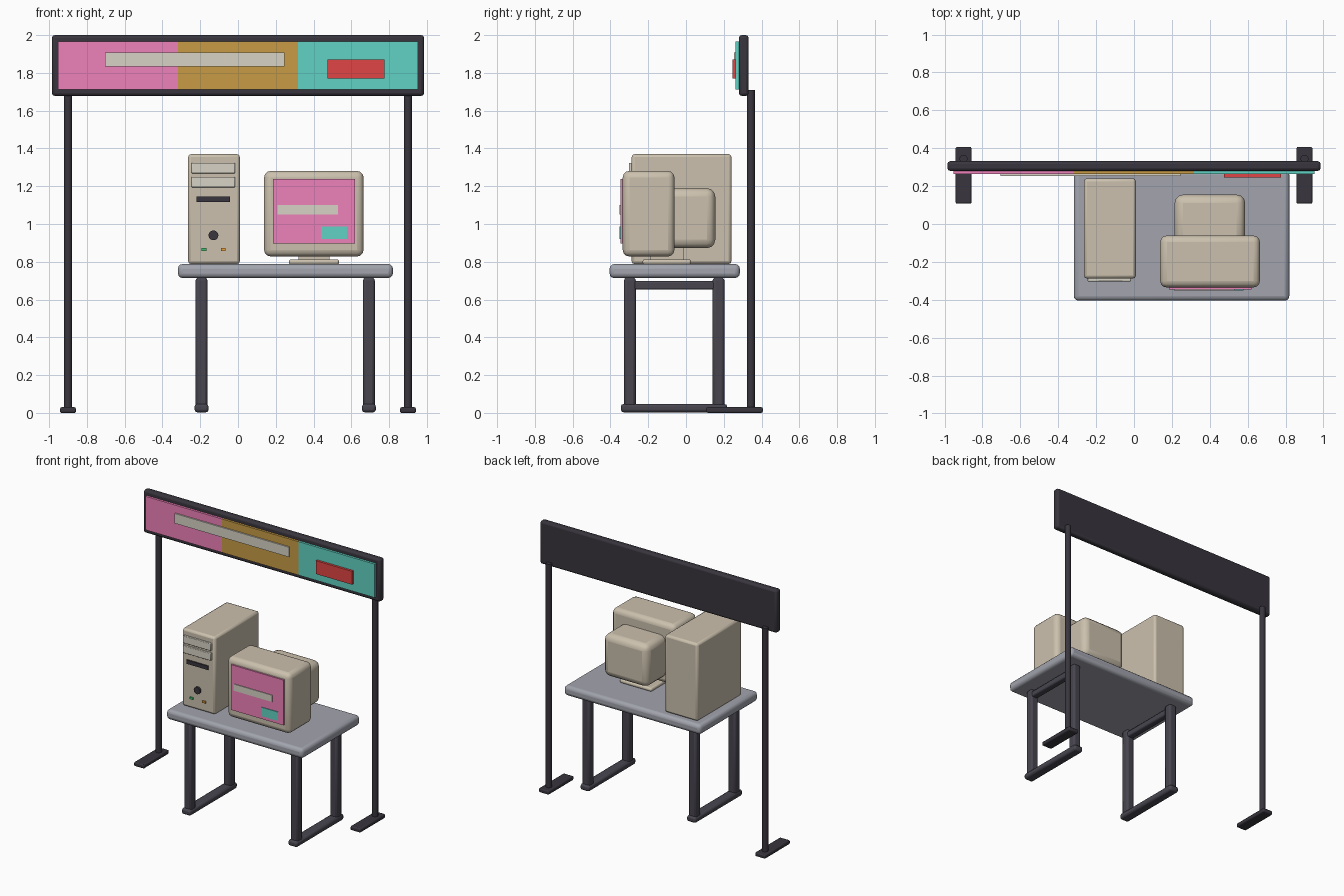
import bpy, bmesh, math

if "Cube" in bpy.data.objects:
    bpy.data.objects.remove(bpy.data.objects["Cube"])

def mat(name, r, g, b):
    m = bpy.data.materials.new(name)
    m.diffuse_color = (r, g, b, 1)
    m.use_nodes = True
    m.node_tree.nodes["Principled BSDF"].inputs["Base Color"].default_value = m.diffuse_color
    return m

BEIGE = mat("beige", .60, .53, .42)
PALE = mat("pale", .68, .65, .56)
DARK = mat("dark", .04, .036, .047)
STEEL = mat("steel", .065, .06, .078)
GREY = mat("grey", .36, .37, .42)
PINK = mat("pink", .85, .22, .49)
OCHRE = mat("ochre", .57, .33, .06)
TEAL = mat("teal", .12, .65, .55)
RED = mat("red", .75, .06, .06)
GREEN = mat("green", .05, .5, .15)
AMBER = mat("amber", .8, .35, .05)

def finish(name, bm, m, bevel, seg):
    me = bpy.data.meshes.new(name)
    bm.to_mesh(me)
    bm.free()
    ob = bpy.data.objects.new(name, me)
    bpy.context.collection.objects.link(ob)
    me.materials.append(m)
    if bevel:
        b = ob.modifiers.new("bevel", 'BEVEL')
        b.width, b.segments, b.limit_method = bevel, seg, 'ANGLE'
    bpy.ops.object.select_all(action='DESELECT')
    ob.select_set(True)
    bpy.context.view_layer.objects.active = ob
    bpy.ops.object.shade_smooth_by_angle(angle=math.radians(35))
    return ob

def box(name, x, y, z, m, bevel=0.0, seg=2):
    """Box from (min, max) ranges on each axis."""
    bm = bmesh.new()
    bmesh.ops.create_cube(bm, size=1)
    for v in bm.verts:
        v.co = [r[0] if c < 0 else r[1] for r, c in zip((x, y, z), v.co)]
    return finish(name, bm, m, bevel, seg)

def cyl(name, centre, r, depth, m, axis='Z', n=20):
    bm = bmesh.new()
    bmesh.ops.create_cone(bm, cap_ends=True, segments=n, radius1=r, radius2=r, depth=depth)
    ob = finish(name, bm, m, 0, 1)
    ob.location = centre
    if axis == 'Y':
        ob.rotation_euler.x = math.pi / 2
    return ob

# Overhead sign
box("sign_board", (-.985, .985), (.28, .332), (1.678, 2.0), DARK, .015, 2)
for i, (n, m) in enumerate((("left", PINK), ("middle", OCHRE), ("right", TEAL))):
    x0 = -.953 + i * .6353
    box(f"sign_panel_{n}", (x0, x0 + .6353), (.263, .282), (1.713, 1.965), m)
box("sign_stripe", (-.705, .245), (.253, .266), (1.833, 1.907), PALE)
box("sign_badge", (.475, .775), (.246, .266), (1.77, 1.87), RED)

# Sign posts and feet
for s, n in ((-1, "left"), (1, "right")):
    cyl(f"sign_post_{n}", (s * .9, .344, .86), .021, 1.70, DARK)
    box(f"sign_foot_{n}", (s * .9 - .042, s * .9 + .042), (.107, .407), (0, .03), DARK, .008)

# Table
box("table_top", (-.318, .82), (-.405, .285), (.714, .788), GREY, .025, 3)
for x, n in ((-.193, "left"), (.693, "right")):
    for y, d in ((-.297, "front"), (.172, "back")):
        box(f"table_leg_{d}_{n}", (x - .031, x + .031), (y - .031, y + .031), (.01, .716), STEEL, .014, 2)
    box(f"table_runner_{n}", (x - .037, x + .037), (-.345, .218), (.003, .047), STEEL, .014, 2)
    box(f"table_rail_{n}", (x - .025, x + .025), (-.29, .165), (.652, .698), STEEL, .01, 2)

# Computer tower
box("tower_case", (-.264, .01), (-.288, .241), (.788, 1.37), BEIGE, .016, 2)
for i, z in enumerate((1.268, 1.194)):
    box(f"tower_drive_bay_{i + 1}", (-.246, -.016), (-.303, -.28), (z, z + .056), PALE, .004)
box("tower_slot", (-.22, -.042), (-.298, -.28), (1.117, 1.146), DARK)
cyl("tower_button", (-.13, -.288, .94), .026, .03, DARK, 'Y')
for x, m, n in ((-.181, GREEN, "green"), (-.078, AMBER, "amber")):
    box(f"tower_light_{n}", (x - .013, x + .013), (-.297, -.28), (.858, .873), m)

# Monitor
box("monitor_shell", (.138, .665), (-.335, -.061), (.828, 1.281), BEIGE, .035, 3)
box("monitor_tube_cover", (.214, .587), (-.12, .155), (.872, 1.19), BEIGE, .045, 3)
box("monitor_stand", (.27, .535), (-.23, .027), (.785, .813), BEIGE, .012, 3)
box("monitor_neck", (.32, .485), (-.19, -.01), (.80, .88), BEIGE)
box("monitor_screen", (.184, .62), (-.346, -.32), (.897, 1.237), PINK)
box("screen_stripe", (.21, .53), (-.351, -.34), (1.05, 1.1), PALE)
box("screen_badge", (.44, .577), (-.351, -.34), (.92, .987), TEAL)
